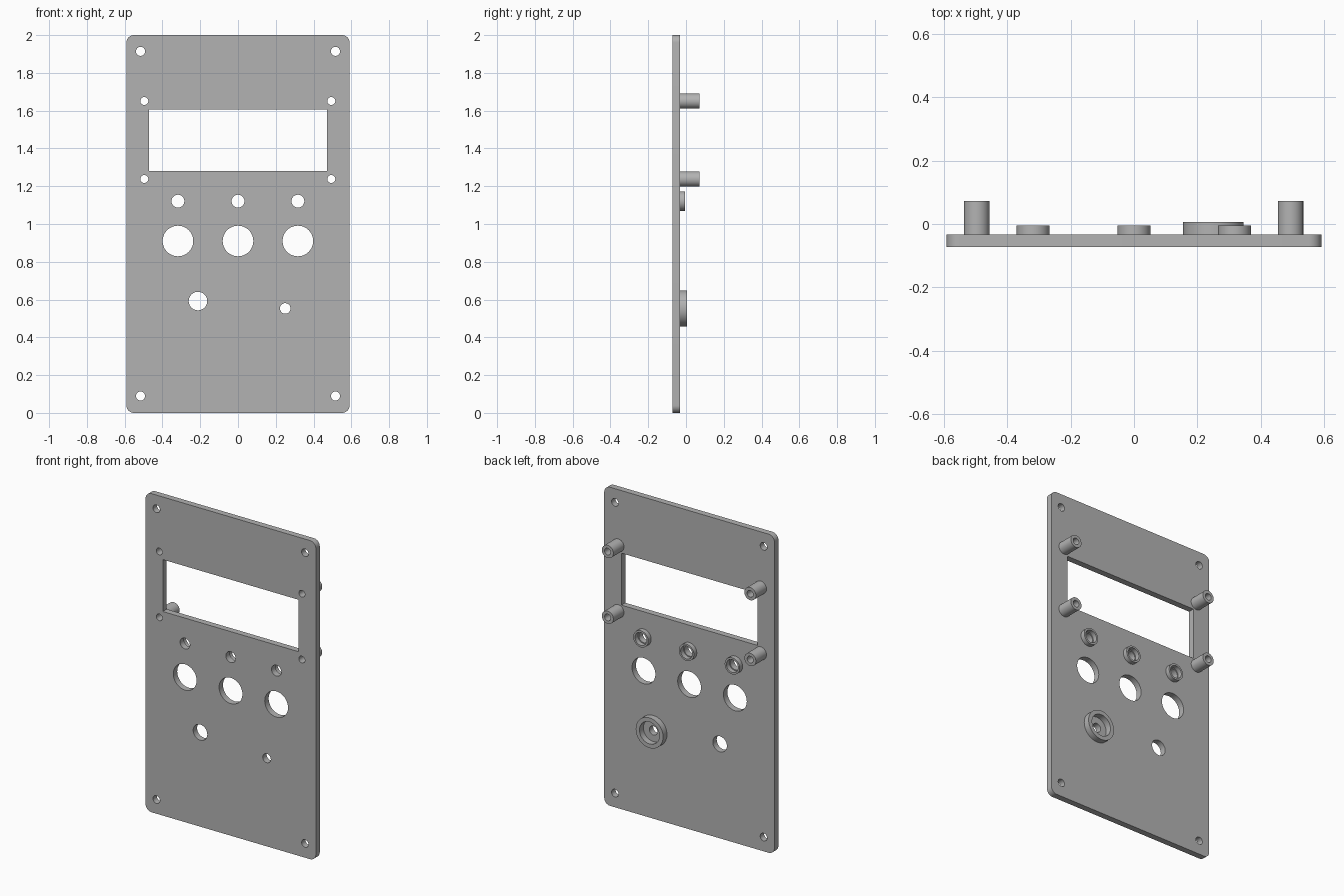
import bpy, bmesh
from math import sin, cos, pi, radians

cube = bpy.data.objects.get("Cube")
if cube:
    bpy.data.objects.remove(cube)

grey = bpy.data.materials.new("plain grey")
grey.use_nodes = True
colour = (0.45, 0.45, 0.45, 1)
grey.diffuse_color = colour
grey.node_tree.nodes["Principled BSDF"].inputs["Base Color"].default_value = colour

FRONT, BACK, TIP = -0.072, -0.033, 0.072


def circle(x, z, r, n=48):
    return [(x + r * cos(2 * pi * i / n), z + r * sin(2 * pi * i / n)) for i in range(n)]


def rounded_rect(w, z0, z1, r, n=8):
    """Outline centred on x = 0, with corner radius r (0 gives sharp corners)."""
    if r == 0:
        return [(w, z0), (w, z1), (-w, z1), (-w, z0)]
    pts = []
    centres = [(w - r, z1 - r), (r - w, z1 - r), (r - w, z0 + r), (w - r, z0 + r)]
    for k, (cx, cz) in enumerate(centres):
        for i in range(n + 1):
            a = (k + i / n) * pi / 2
            pts.append((cx + r * cos(a), cz + r * sin(a)))
    return pts


def extruded(name, outlines, y0, y1):
    """Extrude a filled profile (first outline minus the others) from y0 to y1."""
    curve = bpy.data.curves.new(name, "CURVE")
    curve.dimensions = "2D"
    curve.fill_mode = "BOTH"
    curve.extrude = (y1 - y0) / 2
    for pts in outlines:
        spline = curve.splines.new("POLY")
        spline.points.add(len(pts) - 1)
        for p, (x, z) in zip(spline.points, pts):
            p.co = (x, z, 0, 1)
        spline.use_cyclic_u = True
    ob = bpy.data.objects.new(name, curve)
    bpy.context.collection.objects.link(ob)
    ob.location.y = (y0 + y1) / 2
    ob.rotation_euler.x = radians(90)
    bpy.ops.object.select_all(action="DESELECT")
    ob.select_set(True)
    bpy.context.view_layer.objects.active = ob
    bpy.ops.object.convert(target="MESH")
    ob = bpy.context.object
    bm = bmesh.new()
    bm.from_mesh(ob.data)
    bmesh.ops.remove_doubles(bm, verts=bm.verts, dist=1e-5)
    bmesh.ops.recalc_face_normals(bm, faces=bm.faces)
    bm.to_mesh(ob.data)
    bm.free()
    ob.data.materials.clear()
    ob.data.materials.append(grey)
    bpy.ops.object.shade_smooth_by_angle(angle=radians(30))
    return ob


# Hole positions
corner_holes = [(x, z) for x in (-0.516, 0.516) for z in (0.089, 1.914)]
standoffs = [(x, z) for x in (-0.496, 0.494) for z in (1.238, 1.651)]
columns = (-0.318, 0, 0.317)
jack = (0.25, 0.553)

# Front plate with display window and all through holes
holes = [rounded_rect(0.472, 1.281, 1.607, 0)]
holes += [circle(x, z, 0.024) for x, z in corner_holes]
holes += [circle(x, z, 0.021) for x, z in standoffs]
holes += [circle(x, 1.121, 0.034) for x in columns]
holes += [circle(x, 0.91, 0.081) for x in columns]
holes += [circle(-0.212, 0.592, 0.049), circle(*jack, 0.028)]
extruded("front_plate", [rounded_rect(0.591, 0, 2, 0.04)] + holes, FRONT, BACK)

# Screw standoffs around the window
for i, (x, z) in enumerate(standoffs):
    extruded(f"standoff_{i + 1}", [circle(x, z, 0.04), circle(x, z, 0.021)], BACK, TIP)

# Collars behind the small indicator holes
for i, x in enumerate(columns):
    extruded(f"indicator_collar_{i + 1}",
             [circle(x, 1.121, 0.052), circle(x, 1.121, 0.04)], BACK, -0.004)

# Wide collar behind the lower hole
extruded("jack_collar", [circle(*jack, 0.095), circle(*jack, 0.069)], BACK, 0.006)
